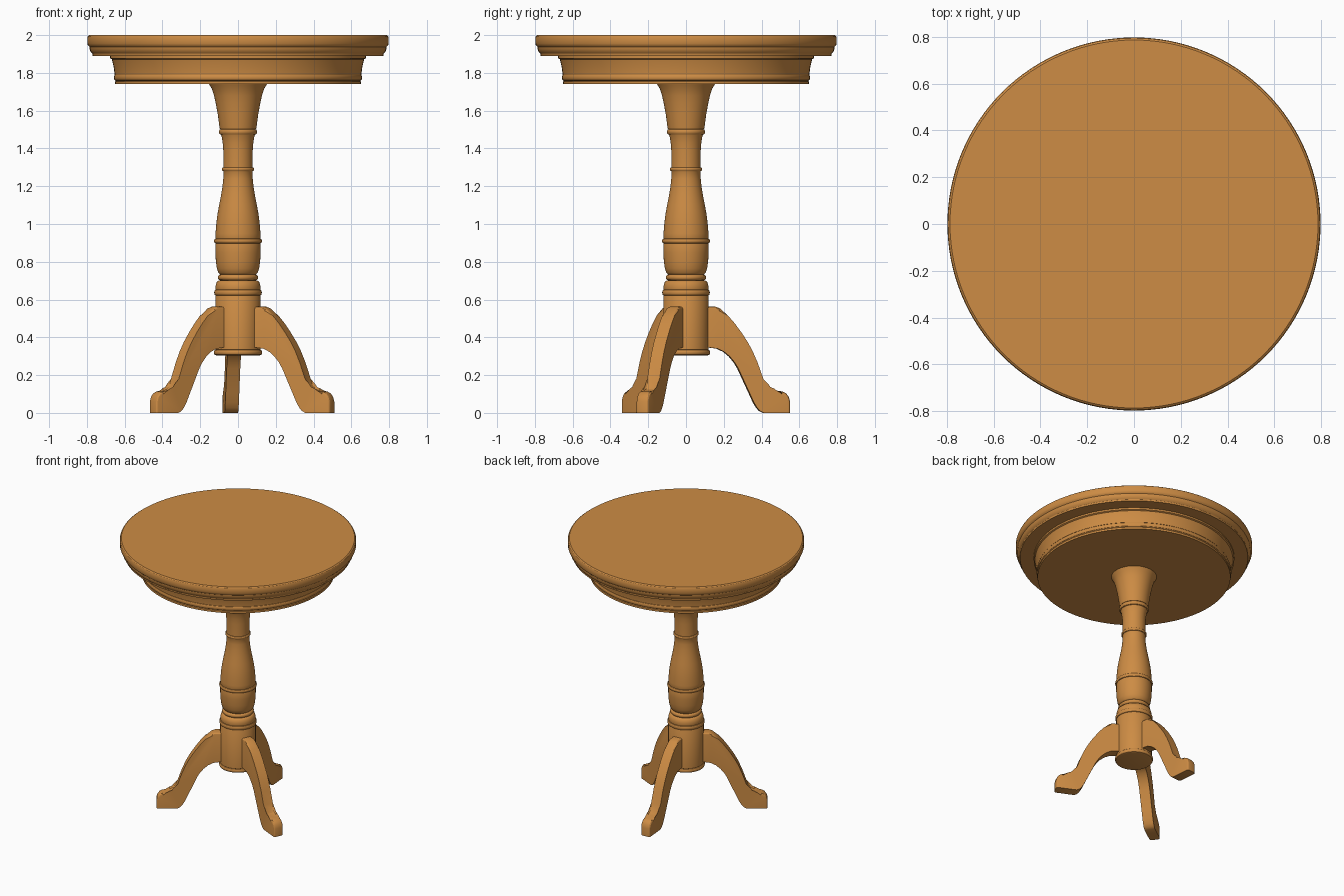
import bpy, bmesh, math
from mathutils import Matrix

if "Cube" in bpy.data.objects:
    bpy.data.objects.remove(bpy.data.objects["Cube"])

wood = bpy.data.materials.new("warm wood")
wood.diffuse_color = (0.61, 0.262, 0.058, 1)
wood.use_nodes = True
wood.node_tree.nodes["Principled BSDF"].inputs["Base Color"].default_value = wood.diffuse_color


def finish(name, bm, angle):
    bmesh.ops.recalc_face_normals(bm, faces=bm.faces)
    me = bpy.data.meshes.new(name)
    bm.to_mesh(me)
    bm.free()
    me.materials.append(wood)
    ob = bpy.data.objects.new(name, me)
    bpy.context.collection.objects.link(ob)
    bpy.ops.object.select_all(action='DESELECT')
    ob.select_set(True)
    bpy.context.view_layer.objects.active = ob
    bpy.ops.object.shade_smooth_by_angle(angle=math.radians(angle))
    return ob


def lathe(name, profile, n=96, angle=32):
    """Closed turned solid from (radius, z) points, top to bottom."""
    bm = bmesh.new()
    rings = [[bm.verts.new((r * math.cos(2 * math.pi * i / n),
                            r * math.sin(2 * math.pi * i / n), z)) for i in range(n)]
             for r, z in profile]
    for a, b in zip(rings, rings[1:]):
        for i in range(n):
            j = (i + 1) % n
            bm.faces.new((a[i], a[j], b[j], b[i]))
    bm.faces.new(rings[0])
    bm.faces.new(rings[-1][::-1])
    return finish(name, bm, angle)


def bead(r, z, h, out):
    """Half-round moulding ring, top to bottom."""
    return [(r + out * math.sin(math.pi * k / 6), z + h / 2 * math.cos(math.pi * k / 6))
            for k in range(7)]


# round top with moulded rim
lathe("table_top", [(.787, 2), (.794, 1.995), (.798, 1.985), (.798, 1.955), (.794, 1.945),
                    (.787, 1.938), (.786, 1.925), (.779, 1.91), (.771, 1.902), (.769, 1.89)], 128)

# apron under the top
lathe("apron", [(.677, 1.89), (.677, 1.877), (.668, 1.872), (.665, 1.86), (.658, 1.83),
                (.654, 1.80), (.653, 1.79)] + bead(.65, 1.775, .03, .007)
      + [(.646, 1.757), (.651, 1.754), (.651, 1.74)], 128)

# turned pedestal
lathe("pedestal", [(.155, 1.745), (.15, 1.735), (.138, 1.715), (.127, 1.68), (.118, 1.64),
                   (.107, 1.58), (.099, 1.52), (.096, 1.503)]
      + bead(.09, 1.488, .03, .011)
      + [(.086, 1.46), (.081, 1.43), (.078, 1.39), (.078, 1.302)]
      + bead(.078, 1.29, .02, .008)
      + [(.077, 1.278), (.078, 1.24), (.082, 1.2), (.09, 1.15), (.1, 1.1), (.109, 1.05),
         (.115, 1.0), (.119, .95), (.12, .925)]
      + bead(.119, .91, .024, .008)
      + [(.12, .895), (.12, .85), (.117, .8), (.112, .765), (.104, .742), (.096, .733)]
      + bead(.094, .717, .03, .013)
      + [(.104, .7), (.113, .692), (.118, .675), (.12, .655)]
      + bead(.119, .637, .03, .007)
      + [(.12, .62), (.12, .335)]
      + bead(.119, .32, .028, .009)
      + [(.115, .305)])

# three curved legs: (distance from axis, z) outline, upper edge first
upper = [(.07, .562), (.155, .562), (.18, .553), (.22, .515), (.255, .475), (.29, .428),
         (.325, .375), (.352, .325), (.378, .265), (.408, .18), (.42, .148), (.437, .125),
         (.46, .116), (.51, .114), (.53, .104), (.544, .085), (.551, .06), (.551, 0)]
lower = [(.41, 0), (.39, .01), (.375, .027), (.358, .055), (.335, .105), (.275, .235),
         (.255, .268), (.23, .298), (.2, .323), (.165, .34), (.12, .346), (.07, .346)]
W = .036
for name, deg in (("back_leg", 95), ("left_leg", 215), ("right_leg", 335)):
    bm = bmesh.new()
    left, right = ([bm.verts.new((r, s, z)) for r, z in upper + lower] for s in (W, -W))
    n = len(left)
    bm.faces.new(left)
    bm.faces.new(right[::-1])
    for i in range(n):
        j = (i + 1) % n
        bm.faces.new((left[j], left[i], right[i], right[j]))
    # rounded top edges
    edges = [bm.edges.get((s[i], s[i + 1])) for s in (left, right)
             for i in range(len(upper) - 1)]
    bmesh.ops.bevel(bm, geom=edges, offset=.014, segments=3, profile=.5, affect='EDGES')
    bm.transform(Matrix.Rotation(math.radians(deg), 4, 'Z'))
    finish(name, bm, 28)
